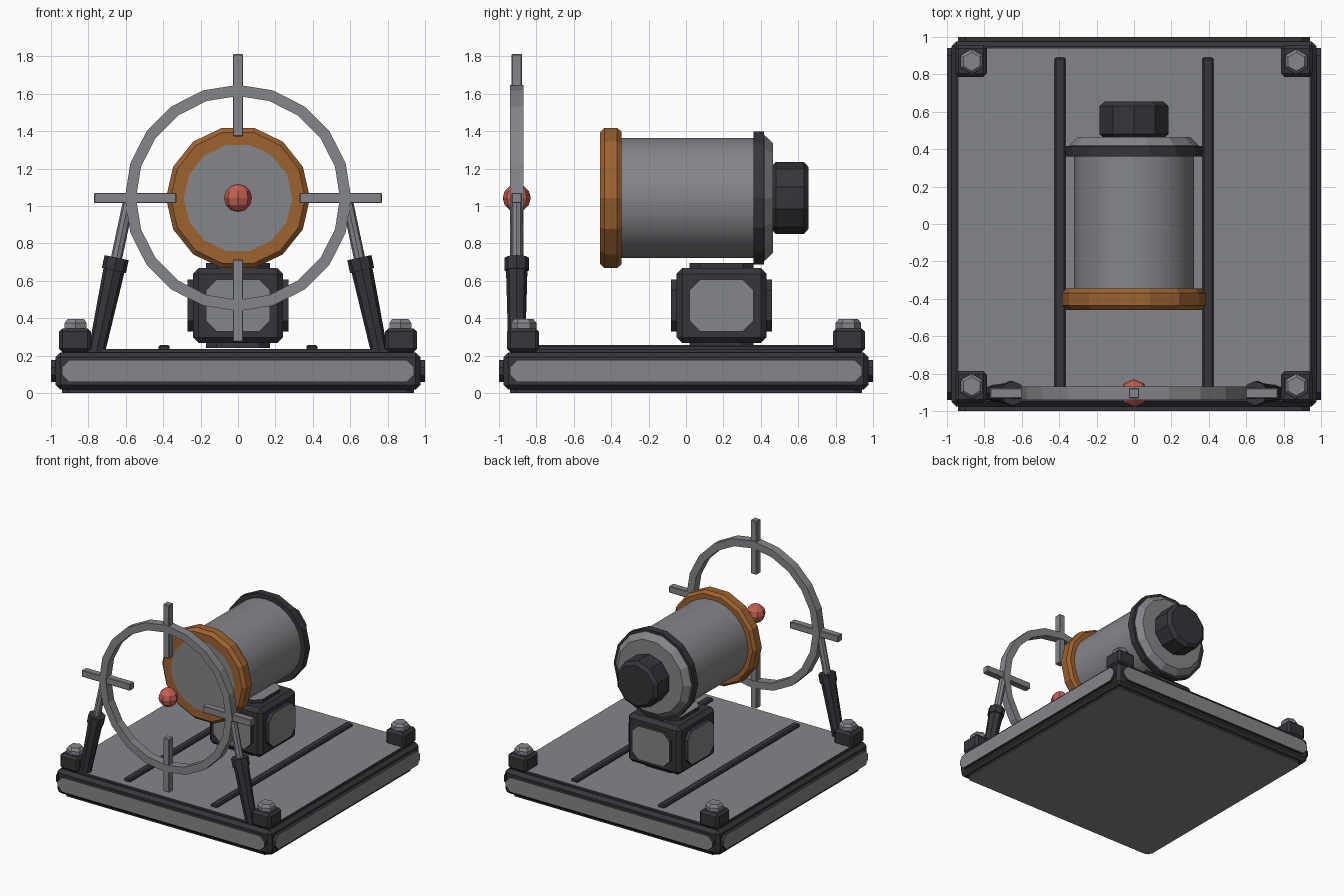
import bpy, bmesh, math
from mathutils import Vector, Matrix

if "Cube" in bpy.data.objects:
    bpy.data.objects.remove(bpy.data.objects["Cube"])


def material(name, rgb):
    m = bpy.data.materials.new(name)
    m.diffuse_color = (*rgb, 1)
    m.use_nodes = True
    m.node_tree.nodes["Principled BSDF"].inputs["Base Color"].default_value = m.diffuse_color
    return m


GREY = material("steel grey", (0.235, 0.238, 0.255))
DARK = material("dark iron", (0.036, 0.036, 0.043))
BRONZE = material("bronze", (0.34, 0.125, 0.03))
RED = material("red", (0.55, 0.115, 0.085))


def finish(name, bm, mats, smooth=False):
    bmesh.ops.recalc_face_normals(bm, faces=bm.faces)
    me = bpy.data.meshes.new(name)
    bm.to_mesh(me)
    bm.free()
    ob = bpy.data.objects.new(name, me)
    bpy.context.collection.objects.link(ob)
    for m in mats:
        me.materials.append(m)
    if smooth:
        bpy.ops.object.select_all(action='DESELECT')
        ob.select_set(True)
        bpy.context.view_layer.objects.active = ob
        bpy.ops.object.shade_smooth_by_angle(angle=math.radians(30))
    return ob


def add_box(bm, center, half, bevel):
    vs = bmesh.ops.create_cube(bm, size=2)["verts"]
    for v in vs:
        v.co = Vector(center) + Vector(a * b for a, b in zip(v.co, half))
    edges = list({e for v in vs for e in v.link_edges})
    bmesh.ops.bevel(bm, geom=edges, offset=bevel, segments=1, affect='EDGES')


def box(name, center, half, bevel, mat):
    bm = bmesh.new()
    add_box(bm, center, half, bevel)
    return finish(name, bm, [mat])


def panel_box(name, center, body, outer, panel, cut, bevel):
    """Dark bevelled box with a raised, grey-faced octagonal panel on every side."""
    bm = bmesh.new()
    add_box(bm, center, body, bevel)
    for axis in range(3):
        u, w = [i for i in range(3) if i != axis]
        a, b = panel[u], panel[w]
        loop = [(a, b - cut), (a - cut, b), (cut - a, b), (-a, b - cut),
                (-a, cut - b), (cut - a, -b), (a - cut, -b), (a, cut - b)]
        for sign in (-1, 1):
            rings = []
            for depth in (body[axis] - 0.01, outer[axis]):
                ring = []
                for p, q in loop:
                    co = Vector(center)
                    co[u] += p
                    co[w] += q
                    co[axis] += sign * depth
                    ring.append(bm.verts.new(co))
                rings.append(ring)
            for i in range(8):
                j = (i + 1) % 8
                bm.faces.new((rings[0][i], rings[0][j], rings[1][j], rings[1][i]))
            bm.faces.new(rings[0])
            bm.faces.new(rings[1]).material_index = 1
    return finish(name, bm, [DARK, GREY])


def lathe(name, profile, n, mats, origin=(0, 0, 1.043), direction=(0, 1, 0),
          phase=0.0, closed=False, front_index=0, smooth=False):
    """Turn (radius, distance) points about an axis; cap the ends or close the loop."""
    bm = bmesh.new()
    d = Vector(direction).normalized()
    side = Vector((0, 1, 0)) if abs(d.y) < 0.5 else Vector((1, 0, 0))
    other = d.cross(side)
    rings = []
    for r, t in profile:
        rings.append([])
        for k in range(n):
            a = phase + math.tau * k / n
            rings[-1].append(bm.verts.new(
                Vector(origin) + d * t + side * r * math.cos(a) + other * r * math.sin(a)))
    pairs = list(zip(rings, rings[1:]))
    if closed:
        pairs.append((rings[-1], rings[0]))
    else:
        bm.faces.new(rings[0]).material_index = front_index
        bm.faces.new(rings[-1])
    for p, q in pairs:
        for i in range(n):
            j = (i + 1) % n
            bm.faces.new((p[i], p[j], q[j], q[i]))
    return finish(name, bm, mats, smooth)


# Base slab and the pedestal block
panel_box("base", (0, 0, 0.118), (0.975, 0.975, 0.1), (1.0, 1.0, 0.118),
          (0.94, 0.94, 0.06), 0.04, 0.025)
panel_box("pedestal", (0, 0.19, 0.468), (0.24, 0.24, 0.2), (0.27, 0.27, 0.228),
          (0.17, 0.17, 0.138), 0.055, 0.03)

# Floor rails
for s in (-1, 1):
    box("rail", (s * 0.395, 0.005, 0.24), (0.03, 0.885, 0.018), 0.009, DARK)

# Corner blocks with hex bolts
for sx in (-1, 1):
    for sy in (-1, 1):
        box("corner_block", (sx * 0.872, sy * 0.872, 0.283), (0.085, 0.085, 0.063), 0.018, DARK)
        lathe("bolt", [(0.068, 0), (0.068, 0.04), (0.05, 0.062)], 6, [GREY],
              (sx * 0.868, sy * 0.868, 0.335), (0, 0, 1))

# Drum: bronze front rim with grey face, barrel, rear band, rear cone, knob
lathe("front_rim", [(0.29, -0.46), (0.36, -0.46), (0.385, -0.435), (0.385, -0.37),
                    (0.365, -0.345), (0.3, -0.345)], 14, [BRONZE, GREY], front_index=1)
lathe("barrel", [(0.322, -0.36), (0.322, 0.37)], 32, [GREY], smooth=True)
lathe("rear_band", [(0.365, 0.36), (0.365, 0.418)], 14, [DARK])
lathe("rear_cone", [(0.345, 0.41), (0.345, 0.42), (0.3, 0.465)], 14, [GREY])
lathe("knob", [(0.17, 0.46), (0.193, 0.48), (0.193, 0.63), (0.165, 0.655)], 10, [DARK],
      phase=math.pi / 10)

# Sighting hoop with four crossbars and the centre ball
Y = -0.905
lathe("hoop", [(0.605, Y - 0.035), (0.605, Y + 0.035), (0.545, Y + 0.035), (0.545, Y - 0.035)],
      20, [GREY], closed=True)
for s in (-1, 1):
    box("side_bar", (s * 0.55, Y, 1.043), (0.22, 0.028, 0.028), 0.005, GREY)
    box("upright_bar", (0, Y, 1.043 + s * 0.55), (0.028, 0.028, 0.22), 0.005, GREY)
bm = bmesh.new()
bmesh.ops.create_uvsphere(bm, u_segments=8, v_segments=6, radius=0.075,
                          matrix=Matrix.Translation((0, Y, 1.043)))
finish("ball", bm, [RED])

# Leaning struts: tube, collar and rod
for s in (-1, 1):
    foot = (s * 0.755, Y, 0.225)
    lean = Vector((s * -0.17, 0, 0.8))
    lathe("strut_tube", [(0.045, 0), (0.058, 0.47)], 8, [DARK], foot, lean)
    lathe("strut_collar", [(0.066, 0.44), (0.066, 0.51)], 8, [DARK], foot, lean)
    lathe("strut_rod", [(0.03, 0.45), (0.03, 0.81)], 8, [GREY], foot, lean)
